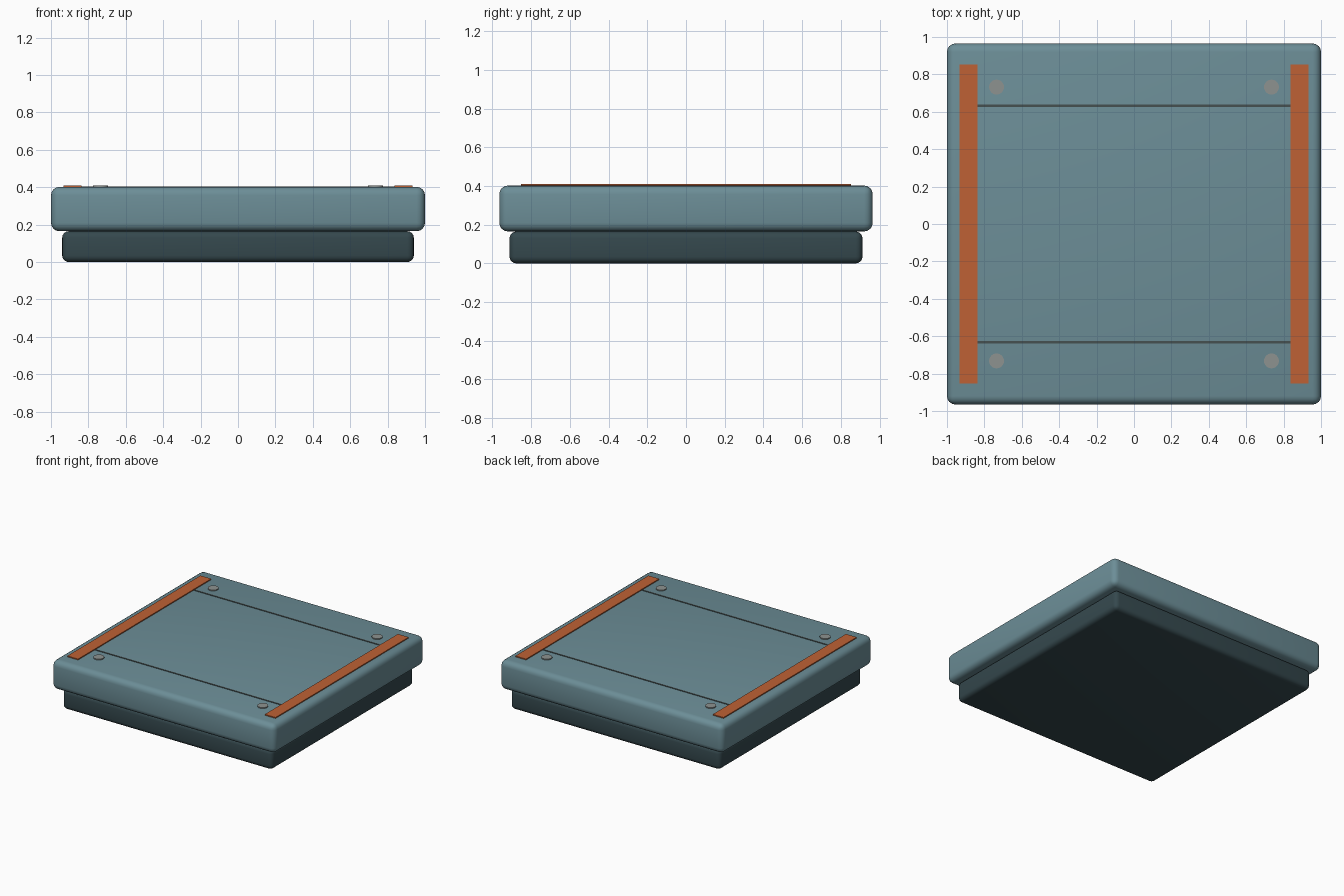
import bpy

if "Cube" in bpy.data.objects:
    bpy.data.objects.remove(bpy.data.objects["Cube"])


def material(name, rgb):
    m = bpy.data.materials.new(name)
    m.diffuse_color = (*rgb, 1)
    m.use_nodes = True
    m.node_tree.nodes["Principled BSDF"].inputs["Base Color"].default_value = m.diffuse_color
    return m


TEAL = material("teal_paint", (0.15, 0.27, 0.31))
DARK = material("dark_housing", (0.035, 0.065, 0.075))
ORANGE = material("orange_strip", (0.52, 0.12, 0.035))
SEAM = material("seam_dark", (0.06, 0.08, 0.08))
METAL = material("bolt_metal", (0.27, 0.29, 0.28))


def finish(ob, name, mat, bevel=0, segments=4):
    ob.name = name
    ob.data.materials.append(mat)
    if bevel:
        mod = ob.modifiers.new("rounded_edges", 'BEVEL')
        mod.width = bevel
        mod.segments = segments
        bpy.ops.object.modifier_apply(modifier=mod.name)
    bpy.ops.object.shade_smooth_by_angle()


def box(name, x, y, z, mat, bevel=0, segments=4):
    # each of x, y, z is a (min, max) range
    bpy.ops.mesh.primitive_cube_add(size=1, location=[sum(r) / 2 for r in (x, y, z)])
    ob = bpy.context.object
    ob.scale = [r[1] - r[0] for r in (x, y, z)]
    bpy.ops.object.transform_apply(location=False, rotation=False, scale=True)
    finish(ob, name, mat, bevel, segments)


# Recessed base and overhanging deck
box("base", (-0.94, 0.94), (-0.912, 0.912), (0, 0.165), DARK, 0.035)
box("deck", (-1, 1), (-0.965, 0.965), (0.165, 0.402), TEAL, 0.045)

# Orange edge strips and dark panel seams
for s, side in ((-1, "left"), (1, "right")):
    box(f"edge_strip_{side}", (s * 0.885 - 0.048, s * 0.885 + 0.048),
        (-0.852, 0.852), (0.39, 0.41), ORANGE)
for s, side in ((-1, "front"), (1, "back")):
    box(f"panel_seam_{side}", (-0.84, 0.84),
        (s * 0.633 - 0.007, s * 0.633 + 0.007), (0.39, 0.405), SEAM)

# Corner bolts
for sx, side in ((-1, "left"), (1, "right")):
    for sy, end in ((-1, "front"), (1, "back")):
        bpy.ops.mesh.primitive_cylinder_add(vertices=24, radius=0.04, depth=0.02,
                                            location=(sx * 0.735, sy * 0.732, 0.4))
        finish(bpy.context.object, f"bolt_{end}_{side}", METAL)
